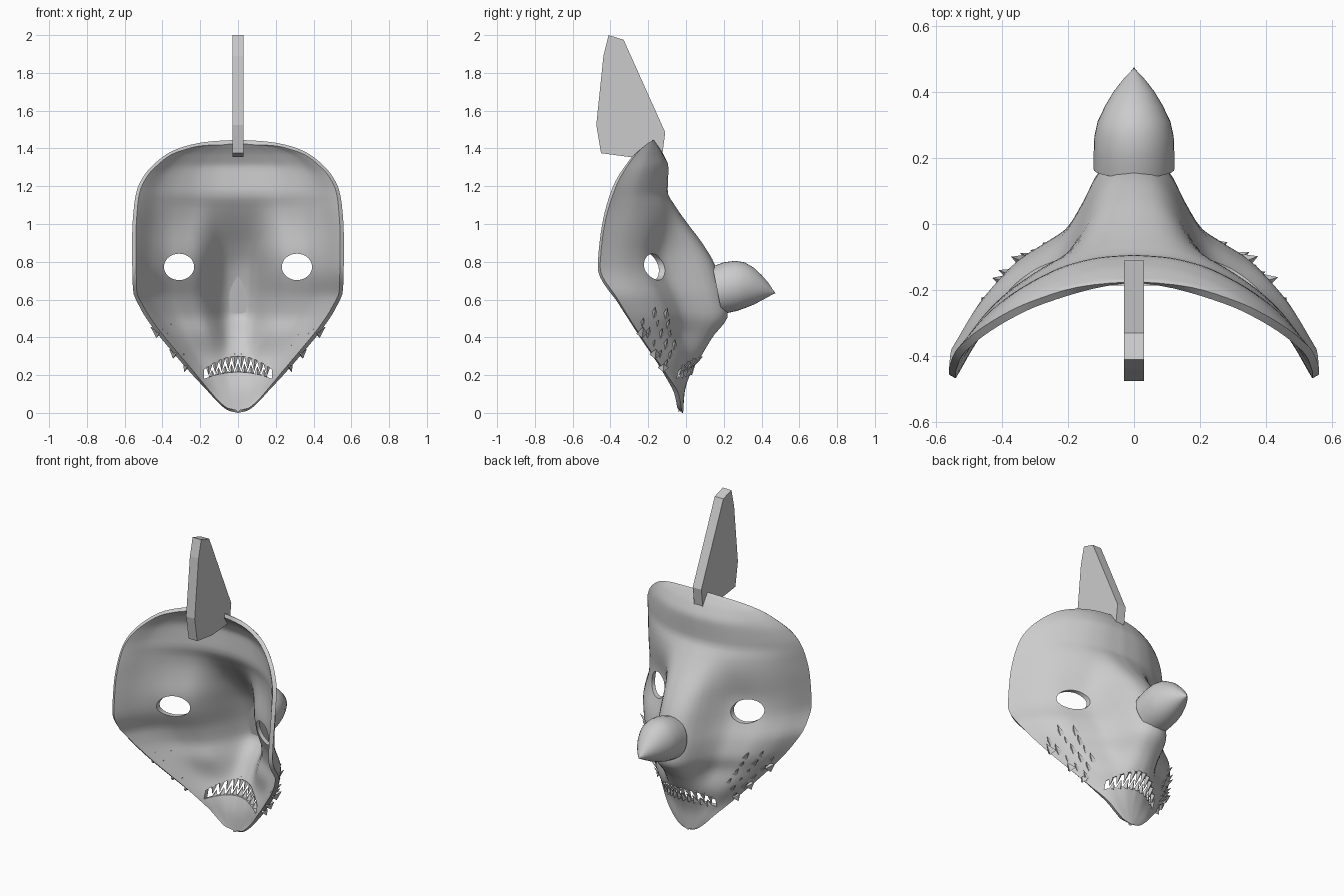
import bpy, bmesh, math, random
from mathutils import Vector, Matrix

if "Cube" in bpy.data.objects:
    bpy.data.objects.remove(bpy.data.objects["Cube"])
random.seed(3)

# ---- helpers ----
def curve(pts):
    """Monotone smooth interpolation through (x, y) points."""
    d = [(b[1]-a[1])/(b[0]-a[0]) for a, b in zip(pts, pts[1:])]
    m = [d[0]] + [2*a*b/(a+b) if a*b > 0 else 0 for a, b in zip(d, d[1:])] + [d[-1]]
    def f(x):
        x = min(max(x, pts[0][0]), pts[-1][0])
        i = 0
        while i < len(d)-1 and x > pts[i+1][0]:
            i += 1
        h = pts[i+1][0]-pts[i][0]
        t = (x-pts[i][0])/h
        return ((1+2*t)*(1-t)**2*pts[i][1] + t*(1-t)**2*h*m[i]
                + t*t*(3-2*t)*pts[i+1][1] + t*t*(t-1)*h*m[i+1])
    return f

def finish(bm, name, smooth=None):
    bmesh.ops.recalc_face_normals(bm, faces=bm.faces)
    me = bpy.data.meshes.new(name)
    bm.to_mesh(me)
    bm.free()
    ob = bpy.data.objects.new(name, me)
    bpy.context.collection.objects.link(ob)
    if smooth:
        shade(ob, smooth)
    return ob

def shade(ob, deg):
    bpy.ops.object.select_all(action='DESELECT')
    ob.select_set(True)
    bpy.context.view_layer.objects.active = ob
    bpy.ops.object.shade_smooth_by_angle(angle=math.radians(deg))

def prism(name, pts, axis, lo, hi):
    """Extrude a 2D outline along axis 'x' or 'y'."""
    bm = bmesh.new()
    put = (lambda p, d: (d, p[0], p[1])) if axis == 'x' else (lambda p, d: (p[0], d, p[1]))
    a = [bm.verts.new(put(p, lo)) for p in pts]
    b = [bm.verts.new(put(p, hi)) for p in pts]
    bm.faces.new(a)
    bm.faces.new(b[::-1])
    n = len(pts)
    for i in range(n):
        bm.faces.new((a[i], a[(i+1) % n], b[(i+1) % n], b[i]))
    return finish(bm, name)

# ---- mask surface: outline, centre line, rim depth, cross-sections ----
TOP = 1.445
half_w = curve([(0, 0), (.012, .05), (.05, .10), (.12, .165), (.2, .24), (.35, .37), (.45, .45),
                (.55, .515), (.65, .556), (.8, .56), (.95, .56), (1.1, .55), (1.18, .535),
                (1.26, .495), (1.33, .43), (1.38, .36), (1.41, .285), (1.43, .2), (1.441, .1), (TOP, 0)])
mid = curve([(0, -.015), (.1, -.008), (.2, .02), (.3, .08), (.4, .14), (.52, .222), (.6, .21), (.78, .155),
             (.9, .085), (1.0, .01), (1.1, -.06), (1.17, -.097), (1.3, -.093), (1.37, -.12), (TOP, -.17)])
rim = curve([(0, -.02), (.1, -.04), (.2, -.1), (.4, -.235), (.6, -.36), (.77, -.455), (.85, -.45), (1.0, -.43),
             (1.2, -.37), (1.35, -.28), (1.41, -.225), (TOP, -.175)])
g_low = curve([(0, 1), (.25, .93), (.5, .72), (.72, .5), (.9, .2), (1, 0)])
g_eye = curve([(0, 1), (.1, .98), (.2, .9), (.3, .72), (.41, .56), (.55, .47), (.7, .38), (.85, .23), (1, 0)])
g_top = curve([(0, 1), (.2, .97), (.4, .88), (.6, .7), (.8, .43), (1, 0)])

def step(a, b, x):
    t = min(max((x-a)/(b-a), 0), 1)
    return t*t*(3-2*t)

def surf(x, z):
    t = min(abs(x)/max(half_w(z), 1e-5), 1)
    k, q = step(.22, .46, z), step(.8, 1.17, z)
    g = (g_low(t)*(1-k) + g_eye(t)*k)*(1-q) + g_top(t)*q
    return rim(z) + (mid(z)-rim(z))*g

def surf_normal(x, z):
    e = .01
    n = Vector((-(surf(x+e, z)-surf(x-e, z))/(2*e), 1, -(surf(x, z+e)-surf(x, z-e))/(2*e)))
    return n.normalized()

# mask shell
NR, NC = 72, 56
bm = bmesh.new()
rows = []
for i in range(NR+1):
    z = TOP*(1-math.cos(math.pi*i/NR))/2
    row = []
    for j in range(NC+1):
        x = half_w(z)*math.sin(math.pi/2*.8*(2*j/NC-1))/math.sin(math.pi/2*.8)
        row.append(bm.verts.new((x, surf(x, z), z)))
    rows.append(row)
for r, s in zip(rows, rows[1:]):
    for j in range(NC):
        bm.faces.new((r[j], s[j], s[j+1], r[j+1]))
bmesh.ops.remove_doubles(bm, verts=bm.verts, dist=.0005)
mask = finish(bm, "mask_shell")
if sum(p.normal.y*p.area for p in mask.data.polygons) < 0:
    mask.data.flip_normals()

# cutters for the eyes and mouth
eye = [(.08*math.cos(a*math.tau/32), .07*math.sin(a*math.tau/32)) for a in range(32)]
cutters = [prism("eye_cutter", [(s*.312+x, .773+z) for x, z in eye], 'y', -.6, .3) for s in (-1, 1)]
lip_top = lambda x: .30 - 2.2*x*x
lip_low = lambda x: .216 - 1.1*x*x
xs = [-.18+.36*i/20 for i in range(21)]
cutters.append(prism("mouth_cutter", [(x, lip_top(x)) for x in xs] + [(x, lip_low(x)) for x in xs[::-1]],
                     'y', -.4, .4))

bpy.context.view_layer.objects.active = mask
sol = mask.modifiers.new("thickness", 'SOLIDIFY')
sol.thickness, sol.offset = .024, -1
bpy.ops.object.modifier_apply(modifier=sol.name)
for c in cutters:
    c.hide_render = True
    b = mask.modifiers.new("hole", 'BOOLEAN')
    b.operation, b.solver, b.object = 'DIFFERENCE', 'EXACT', c
    bpy.ops.object.modifier_apply(modifier=b.name)
    bpy.data.objects.remove(c)
shade(mask, 40)

# teeth: interlocking rows
def spike(bm, base, tip, r, sides=4, flat=1.0):
    d = tip-base
    m = (Matrix.Translation((base+tip)/2) @ d.to_track_quat('Z', 'Y').to_matrix().to_4x4()
         @ Matrix.Diagonal((1, flat, 1, 1)))
    bmesh.ops.create_cone(bm, cap_ends=True, segments=sides, radius1=r, radius2=0,
                          depth=d.length, matrix=m)

bm = bmesh.new()
for i in range(10):
    x = -.155+.31*i/9
    zt, zb = lip_top(x)+.006, lip_low(x)-.006
    h = (zt-zb)*.78
    spike(bm, Vector((x, surf(x, zt)-.008, zt)), Vector((x, surf(x, zt-h)-.004, zt-h)), .019)
    if i < 9:
        x += .017
        zb = lip_low(x)-.006
        spike(bm, Vector((x, surf(x, zb)-.008, zb)), Vector((x, surf(x, zb+h*.7)-.004, zb+h*.7)), .019)
finish(bm, "teeth")

# cheek scales: small lifted spikes in rows along the jaw
bm = bmesh.new()
for s in (-1, 1):
    for t, z0, n in ((.70, .34, 4), (.82, .29, 5), (.94, .24, 5)):
        for i in range(n):
            z = z0+.055*i
            x = s*t*half_w(z)
            nrm = surf_normal(x, z)
            up = Vector((s*.45, 0, .9))
            up = (up-nrm*up.dot(nrm)).normalized()
            p = Vector((x, surf(x, z), z))-nrm*.012
            k = random.uniform(.8, 1.15)
            spike(bm, p, p+(up*.055+nrm*.03)*k, .022*k, 4, .7)
    # larger spikes on the jaw edge
    for z, l in ((.42, .065), (.31, .05), (.24, .03)):
        x = s*half_w(z)*.97
        p = Vector((x, surf(x, z)-.005, z))
        spike(bm, p, p+Vector((s*.75, .1, .55))*l, .03)
finish(bm, "cheek_scales")

# nose: bullet cone with slanted base; each ring is (y at top, y at bottom, z top, z bottom, half width)
rings = [(.14, .19, .775, .525, .122), (.2, .225, .797, .53, .122), (.26, .27, .805, .54, .12),
         (.31, .31, .797, .554, .11), (.36, .36, .768, .574, .086), (.40, .40, .73, .595, .062),
         (.435, .435, .69, .614, .035), (.46, .46, .652, .628, .011)]
N = 36
bm = bmesh.new()
loops = []
for yt, yb, zt, zb, w in rings:
    loops.append([bm.verts.new((w*math.sin(a), (yt+yb)/2+(yt-yb)/2*math.cos(a),
                                (zt+zb)/2+(zt-zb)/2*math.cos(a)))
                  for a in (math.tau*k/N for k in range(N))])
for a, b in zip(loops, loops[1:]):
    for k in range(N):
        bm.faces.new((a[k], a[(k+1) % N], b[(k+1) % N], b[k]))
tip = bm.verts.new((0, .474, .634))
for k in range(N):
    bm.faces.new((loops[-1][k], loops[-1][(k+1) % N], tip))
bm.faces.new(loops[0][::-1])
finish(bm, "nose_cone", 45)

# fin on the crown
prism("top_fin", [(-.41, 2.0), (-.33, 1.975), (-.11, 1.485), (-.125, 1.37), (-.3, 1.355),
                  (-.45, 1.375), (-.475, 1.525), (-.437, 1.89)], 'x', -.03, .03)
